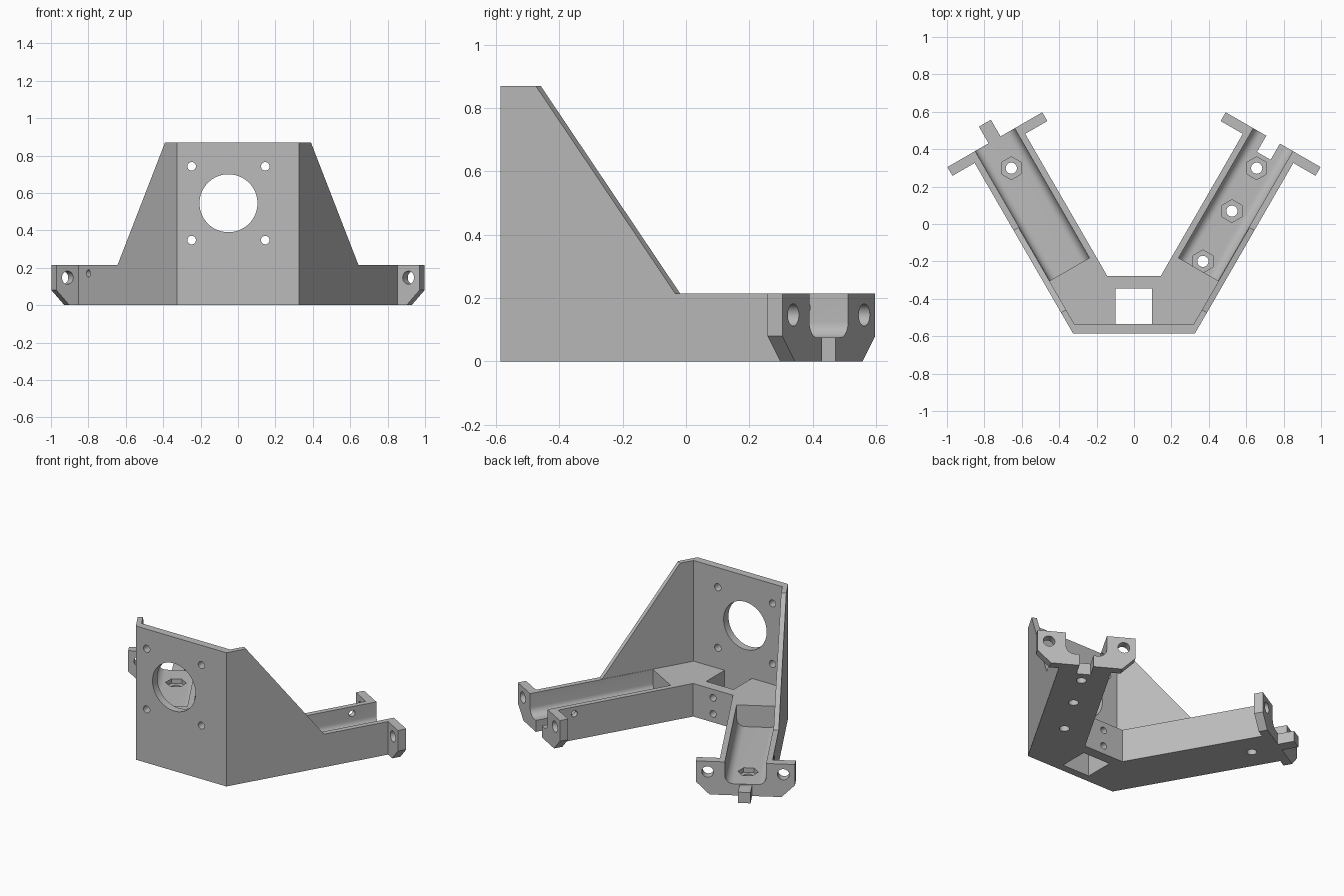
import bpy, bmesh, math
from mathutils import Vector

cube = bpy.data.objects.get("Cube")
if cube:
    bpy.data.objects.remove(cube)

grey = bpy.data.materials.new("plain grey")
grey.use_nodes = True
GREY = (0.5, 0.5, 0.5, 1)
grey.diffuse_color = GREY
grey.node_tree.nodes["Principled BSDF"].inputs["Base Color"].default_value = GREY

# Main sizes
HALF, FRONT, BACK = 0.326, -0.585, -0.278
PLATE_BACK = -0.535
TALL, LOW, FLOOR = 0.87, 0.215, 0.075
WIDTH, WALL = 0.312, 0.034
CHANNEL, END = 0.306, 1.106
C, S = math.cos(math.radians(60)), math.sin(math.radians(60))


def world(x, y, z):
    return Vector((x, y, z))


def arm_frame(side):
    """Along the arm, inward across it, and up, to world space."""
    return lambda u, v, z: Vector((side * (HALF + C * u - S * v), FRONT + S * u + C * v, z))


def prism(name, pts, axis, lo, hi, frame=world):
    """Extrude a 2D profile along one axis (0, 1 or 2) of a frame."""
    def at(p, d):
        q = list(p)
        q.insert(axis, d)
        return frame(*q)
    bm = bmesh.new()
    a = [bm.verts.new(at(p, lo)) for p in pts]
    b = [bm.verts.new(at(p, hi)) for p in pts]
    bm.faces.new(a)
    bm.faces.new(b[::-1])
    for i in range(len(pts)):
        j = (i + 1) % len(pts)
        bm.faces.new((a[i], b[i], b[j], a[j]))
    bmesh.ops.recalc_face_normals(bm, faces=bm.faces)
    mesh = bpy.data.meshes.new(name)
    bm.to_mesh(mesh)
    bm.free()
    mesh.materials.append(grey)
    ob = bpy.data.objects.new(name, mesh)
    bpy.context.collection.objects.link(ob)
    return ob


def ring(cx, cy, r, n=32, turn=0.0):
    return [(cx + r * math.cos(turn + math.tau * i / n),
             cy + r * math.sin(turn + math.tau * i / n)) for i in range(n)]


def rect(x0, x1, y0, y1):
    return [(x0, y0), (x1, y0), (x1, y1), (x0, y1)]


def activate(ob):
    bpy.ops.object.select_all(action='DESELECT')
    ob.select_set(True)
    bpy.context.view_layer.objects.active = ob


def cut(ob, *args):
    """Subtract a prism from a part."""
    cutter = prism("cutter", *args)
    cutter.hide_render = True
    mod = ob.modifiers.new("cut", 'BOOLEAN')
    mod.operation, mod.solver, mod.object = 'DIFFERENCE', 'EXACT', cutter
    activate(ob)
    bpy.ops.object.modifier_apply(modifier=mod.name)
    bpy.data.objects.remove(cutter)


parts = []

# Front plate with motor opening and four screw holes
inset = HALF + (PLATE_BACK - FRONT) * C / S
plate = prism("front_plate", [(-HALF, FRONT), (HALF, FRONT), (inset, PLATE_BACK), (-inset, PLATE_BACK)],
              2, 0, TALL)
hole_x, hole_z, pitch = -0.051, 0.545, 0.197
cut(plate, ring(hole_x, hole_z, 0.155, 64), 1, -1, 0)
for sx in (-1, 1):
    for sz in (-1, 1):
        cut(plate, ring(hole_x + sx * pitch, hole_z + sz * pitch, 0.023, 24), 1, -1, 0)
parts.append(plate)

# Base block joining the arms, with a square well and two holes at the back
right = arm_frame(1)
inner_u = (BACK - FRONT - C * WIDTH) / S
half = [(inset, PLATE_BACK)] + [tuple(right(u, v, 0).xy) for u, v in
                               ((CHANNEL, 0), (CHANNEL, WIDTH), (inner_u, WIDTH))]
base = prism("base_block", half + [(-x, y) for x, y in reversed(half)], 2, 0, LOW)
cut(base, rect(-0.1, 0.097, -0.56, -0.346), 2, -1, 1)
for z in (0.055, 0.16):
    cut(base, ring(0, z, 0.022, 24), 1, -0.4, 0)
parts.append(base)

# U-shaped arm section with rounded floor corners
R = 0.05
section = [(0, 0), (WIDTH, 0), (WIDTH, LOW), (WIDTH - WALL, LOW)]
for cv, start in ((WIDTH - WALL - R, 0), (WALL + R, -90)):
    for i in range(9):
        t = math.radians(start - i * 90 / 8)
        section.append((cv + R * math.cos(t), FLOOR + R + R * math.sin(t)))
section += [(WALL, LOW), (0, LOW)]
ear = [(0, 0), (-0.057, 0), (-0.137, 0.08), (-0.137, LOW), (0, LOW)]
MID = WIDTH / 2

for label, side, nuts in (("left", 1, (0.355, 0.665, 0.93)), ("right", -1, (0.93,))):
    frame = arm_frame(side)
    arm = prism(label + "_arm", section, 0, CHANNEL, END, frame)
    # Hexagonal nut pockets over bolt holes
    for u in nuts:
        turn = math.radians(30)
        cut(arm, ring(u, MID, 0.061, 6, turn), 2, 0.045, 0.1, frame)
        cut(arm, ring(u, MID, 0.03, 24), 2, -0.1, 0.1, frame)
    # Small screw hole in one wall: inner on the left, outer on the right
    lo, hi = (WIDTH - 0.1, WIDTH + 0.1) if side > 0 else (-0.1, 0.1)
    cut(arm, ring(0.948, 0.17, 0.02, 24), 1, lo, hi, frame)
    # Slot on the left arm, matching tongue on the right
    if side > 0:
        cut(arm, rect(1.006, 1.2, 0.114, 0.198), 2, -0.1, 0.1, frame)
    else:
        parts.append(prism("tongue", rect(1.05, 1.209, 0.117, 0.191), 2, 0, 0.07, frame))
    parts.append(arm)
    # Drilled mounting ears
    for where, flip in (("outer", False), ("inner", True)):
        place = (lambda v: WIDTH - v) if flip else (lambda v: v)
        tab = prism(f"{label}_{where}_ear", [(place(v), z) for v, z in ear], 0, 1.052, END, frame)
        cut(tab, ring(place(-0.068), 0.147, 0.035), 0, 0.9, 1.3, frame)
        parts.append(tab)
    # Sloping gusset wall
    parts.append(prism(label + "_gusset", [(0.039, LOW), (0.636, LOW), (0.128, TALL), (0.039, TALL)],
                       1, 0, 0.031, frame))

for ob in parts:
    activate(ob)
    bpy.ops.object.shade_smooth_by_angle(angle=math.radians(30))
